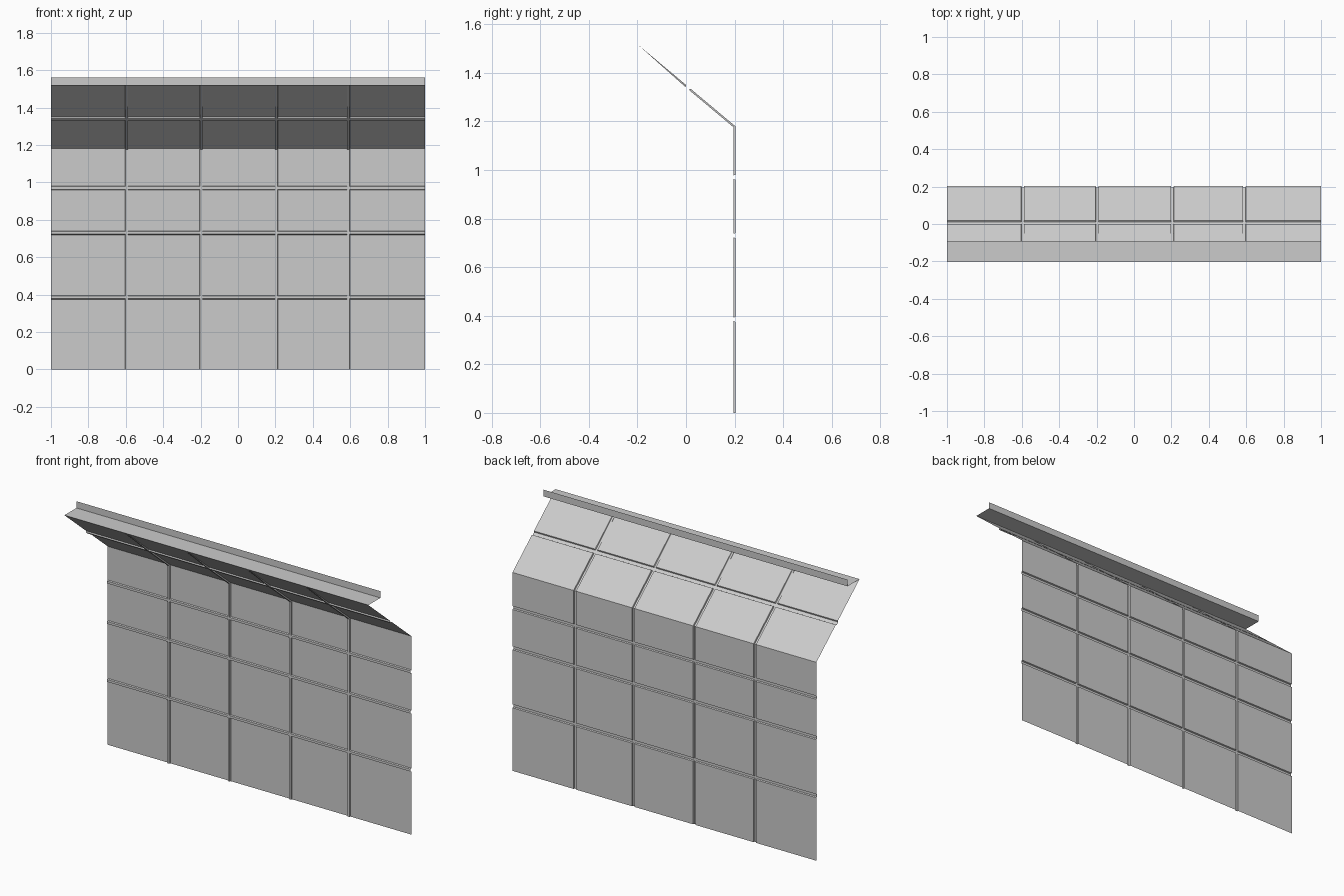
import bpy, bmesh
from mathutils import Vector

if "Cube" in bpy.data.objects:
    bpy.data.objects.remove(bpy.data.objects["Cube"])

DEPTH = 0.008
V_SEAMS = [-0.595, -0.197, 0.205, 0.59]
FOOT, BEND, TOP = Vector((0, 0.203, 0)), Vector((0, 0.203, 1.18)), Vector((0, -0.203, 1.52))


def seam_stops(start, end, centres, outer, inner):
    """Positions along a line with the seam flag: 1 on a channel floor, 0 on the panel."""
    stops = [(start, 0)]
    for c in centres:
        stops += [(c - outer, 0), (c - inner, 1), (c + inner, 1), (c + outer, 0)]
    return stops + [(end, 0)]


def sheet(name, columns, rows, place):
    """Surface grid; place(column, row) gives the position of each vertex."""
    bm = bmesh.new()
    grid = [[bm.verts.new(place(c, r)) for c in columns] for r in rows]
    for a, b in zip(grid, grid[1:]):
        for i in range(len(columns) - 1):
            bm.faces.new((a[i + 1], a[i], b[i], b[i + 1]))
    mesh = bpy.data.meshes.new(name)
    bm.to_mesh(mesh)
    bm.free()
    obj = bpy.data.objects.new(name, mesh)
    bpy.context.collection.objects.link(obj)
    return obj


columns = seam_stops(-1, 1, V_SEAMS, 0.008, 0.006)

# Directions in which the channels are pressed
wall_in = Vector((0, -1, 0))
slope = TOP - BEND
slope_in = Vector((0, -slope.z, slope.y)).normalized()
bend_in = (wall_in + slope_in) / (1 + wall_in.dot(slope_in))


# Upright wall with three horizontal seams
def wall_point(col, row):
    x, v = col
    z, h = row
    inward = bend_in if z == BEND.z else wall_in
    return Vector((x, FOOT.y, z)) + inward * DEPTH * max(v, h)


sheet("wall_panels", columns,
      seam_stops(0, BEND.z, [0.385, 0.73, 0.97], 0.01, 0.007), wall_point)


# Sloping panels; the seams fade out towards the top edge
def slope_point(col, row):
    x, v = col
    t, h = row
    inward = bend_in if t == 0 else slope_in
    fade = min(1, (1 - t) / 0.48)
    return BEND.lerp(TOP, t) + Vector((x, 0, 0)) + inward * DEPTH * max(v * fade, h)


sheet("sloping_panels", columns,
      seam_stops(0, 1, [0.475], 0.023, 0.017), slope_point)

# Flat ledge with an upright lip
sheet("top_ledge", [-1, 1], [(-0.203, 1.52), (-0.09, 1.52), (-0.09, 1.56)],
      lambda x, p: Vector((x, p[0], p[1])))
